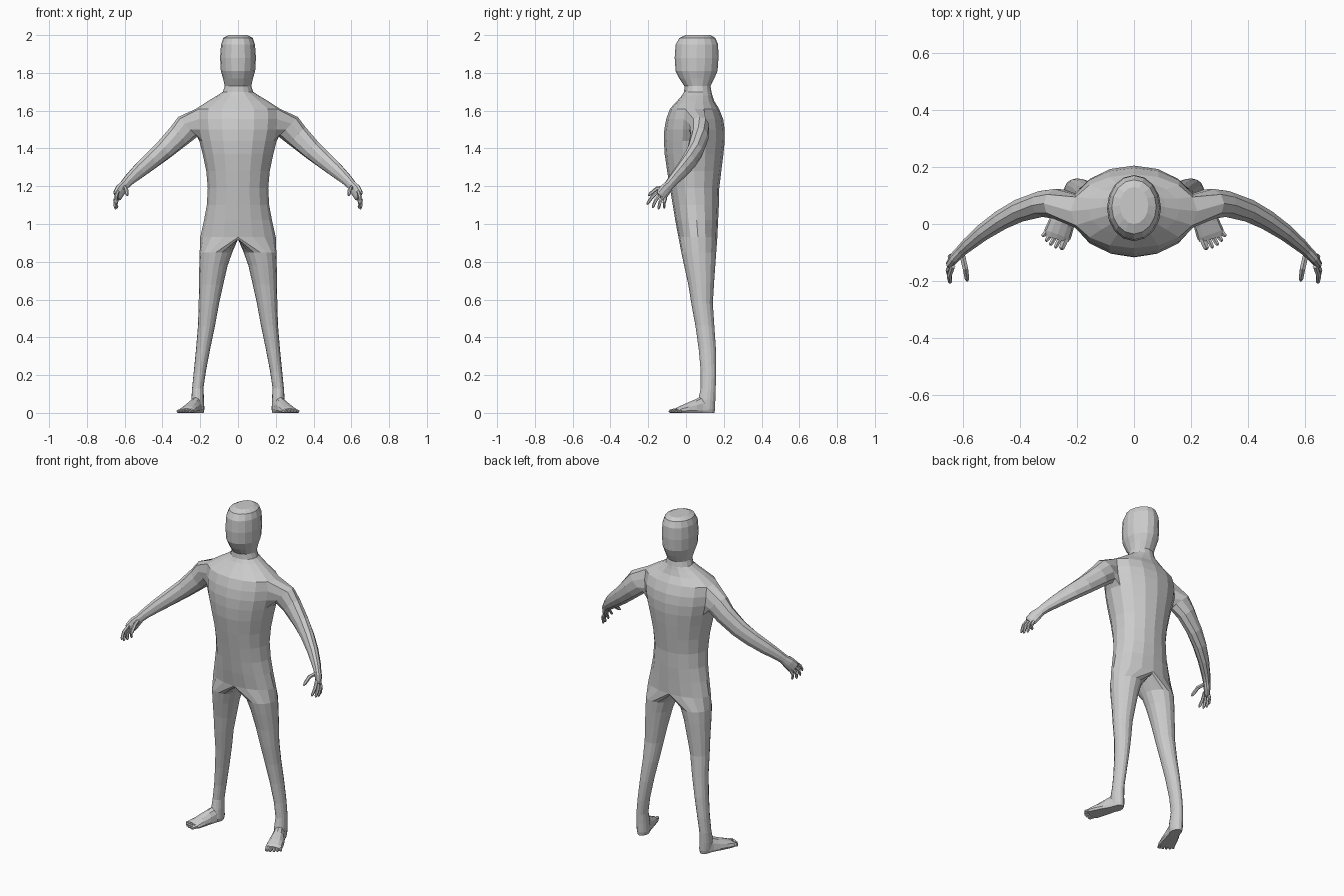
import bpy, bmesh, math
from mathutils import Vector

if "Cube" in bpy.data.objects:
    bpy.data.objects.remove(bpy.data.objects["Cube"])

skin = bpy.data.materials.new("plain_grey")
skin.diffuse_color = (0.6, 0.6, 0.6, 1)
skin.use_nodes = True
skin.node_tree.nodes["Principled BSDF"].inputs["Base Color"].default_value = skin.diffuse_color


def bridge(bm, a, b, closed=True):
    n = len(a)
    for i in range(n if closed else n - 1):
        j = (i + 1) % n
        bm.faces.new((a[i], a[j], b[j], b[i]))


def loft(bm, stations, n, start=None, cap_start=True):
    """Tube through (x, y, z, half height, half width), never below the floor."""
    pts = [Vector(s[:3]) for s in stations]
    prev = start
    for i, s in enumerate(stations):
        t = (pts[min(i + 1, len(pts) - 1)] - pts[max(i - 1, 0)]).normalized()
        up = Vector((0, 0, 1))
        up = (up - t * up.dot(t)).normalized()
        side = t.cross(up)
        ring = []
        for k in range(n):
            w = 2 * math.pi * k / n
            p = pts[i] + up * (s[3] * math.cos(w)) + side * (s[4] * math.sin(w))
            p.z = max(p.z, 0)
            ring.append(bm.verts.new(p))
        if prev:
            bridge(bm, prev, ring)
        elif cap_start:
            bm.faces.new(ring)
        prev = ring
    bm.faces.new(prev)


def finish(bm, name):
    bmesh.ops.recalc_face_normals(bm, faces=bm.faces[:])
    me = bpy.data.meshes.new(name)
    bm.to_mesh(me)
    bm.free()
    me.materials.append(skin)
    ob = bpy.data.objects.new(name, me)
    bpy.context.collection.objects.link(ob)
    m = ob.modifiers.new("mirror", 'MIRROR')
    m.use_mirror_merge = True
    m.merge_threshold = 0.0005


bm = bmesh.new()

# Head and torso, half rings: height, half width, front y, back y
trunk = [
    (2.0, .05, 0, .13), (1.985, .078, -.035, .155), (1.95, .09, -.055, .17),
    (1.88, .095, -.06, .172), (1.81, .091, -.055, .167), (1.77, .079, -.035, .15),
    (1.73, .07, -.008, .13), (1.70, .08, -.01, .135), (1.68, .11, -.022, .14),
    (1.65, .16, -.048, .15), (1.61, .222, -.085, .175), (1.555, .225, -.105, .197),
    (1.50, .22, -.115, .205), (1.44, .205, -.117, .205), (1.37, .187, -.113, .198),
    (1.28, .168, -.10, .187), (1.19, .16, -.085, .176), (1.10, .165, -.07, .174),
    (1.02, .18, -.057, .17), (.93, .20, -.04, .166)]
TOP, BOT = 10, 13            # rows that bound the arm opening
rows = []
for z, a, yf, yb in trunk:
    c, b = (yf + yb) / 2, (yb - yf) / 2
    rows.append([bm.verts.new((a * math.cos(k * math.pi / 8) if abs(k) < 4 else 0,
                               c + b * math.sin(k * math.pi / 8), z))
                 for k in range(-4, 5)])
bm.faces.new(rows[0])
for r in range(len(rows) - 1):
    for k in range(8):
        if TOP <= r < BOT and k in (3, 4):
            continue
        bm.faces.new((rows[r][k], rows[r][k + 1], rows[r + 1][k + 1], rows[r + 1][k]))

# Arm and palm grow out of the opening
opening = [rows[TOP][4]] + [rows[r][3] for r in range(TOP, BOT + 1)]
opening += [rows[BOT][4]] + [rows[r][5] for r in range(BOT, TOP - 1, -1)]
loft(bm, [
    (.265, .07, 1.515, .073, .055), (.315, .072, 1.465, .064, .048),
    (.395, .05, 1.39, .054, .042), (.46, .018, 1.335, .048, .037),
    (.525, -.025, 1.28, .041, .031), (.58, -.07, 1.23, .031, .025),
    (.602, -.09, 1.205, .028, .021), (.622, -.11, 1.18, .036, .02),
    (.638, -.13, 1.152, .036, .016), (.643, -.136, 1.144, .028, .01)],
    10, start=opening)

# Leg: the crotch line closes the half ring into a full one
z, a, yf, yb = trunk[-1]
crotch = [bm.verts.new((0, (yf + yb) / 2 + (yb - yf) / 2 * math.sin(k * math.pi / 8), .92))
          for k in range(5, 12)]
prev = rows[-1] + crotch
legs = [  # height, inner x, outer x, front y, back y
    (.85, .03, .203, -.025, .16), (.78, .055, .205, -.01, .155),
    (.68, .078, .207, .012, .148), (.58, .10, .208, .028, .142),
    (.46, .122, .212, .05, .15), (.34, .147, .222, .067, .158),
    (.22, .17, .234, .078, .16), (.13, .183, .243, .078, .157),
    (.07, .18, .247, .065, .155), (.02, .178, .245, .06, .154), (0, .182, .24, .065, .15)]
for z, xi, xo, yf, yb in legs:
    ring = [bm.verts.new(((xi + xo) / 2 + (xo - xi) / 2 * math.cos(k * math.pi / 8),
                          (yf + yb) / 2 + (yb - yf) / 2 * math.sin(k * math.pi / 8), z))
            for k in range(-4, 12)]
    bridge(bm, prev, ring)
    prev = ring
bm.faces.new(prev)
finish(bm, "body")

# Feet
bm = bmesh.new()
loft(bm, [
    (.213, .12, .012, .07, .028), (.222, .08, .012, .075, .034),
    (.237, .045, .012, .058, .04), (.255, 0, .012, .038, .046),
    (.268, -.035, .01, .024, .049), (.273, -.052, .009, .014, .043)], 12)
finish(bm, "feet")


def digit(bm, base, mid, tip, r):
    b, m, t = Vector(base), Vector(mid), Vector(tip)
    loft(bm, [(*b, r, r), (*m, r, r), (*m.lerp(t, .75), r * .85, r * .85),
              (*t, r * .35, r * .35)], 6)


# Fingers and thumb
bm = bmesh.new()
digit(bm, (.604, -.105, 1.195), (.592, -.155, 1.187), (.585, -.20, 1.15), .011)
for base, tip in [((.636, -.148, 1.172), (.645, -.207, 1.103)),
                  ((.638, -.136, 1.158), (.65, -.178, 1.085)),
                  ((.638, -.122, 1.147), (.648, -.146, 1.078)),
                  ((.634, -.108, 1.138), (.64, -.115, 1.083))]:
    mid = (Vector(base) + Vector(tip)) / 2 + Vector((.008, -.004, .003))
    digit(bm, base, mid, tip, .0095)
finish(bm, "fingers")

# Toes, big toe on the inner side
bm = bmesh.new()
for i, tip in enumerate([(.256, -.09), (.277, -.085), (.295, -.075), (.31, -.061), (.322, -.044)]):
    base = Vector((.238 + .016 * i, -.046 + .006 * i, .012))
    tip = Vector((*tip, .007))
    digit(bm, base, base.lerp(tip, .5), tip, .0125 if i == 0 else .009)
finish(bm, "toes")
